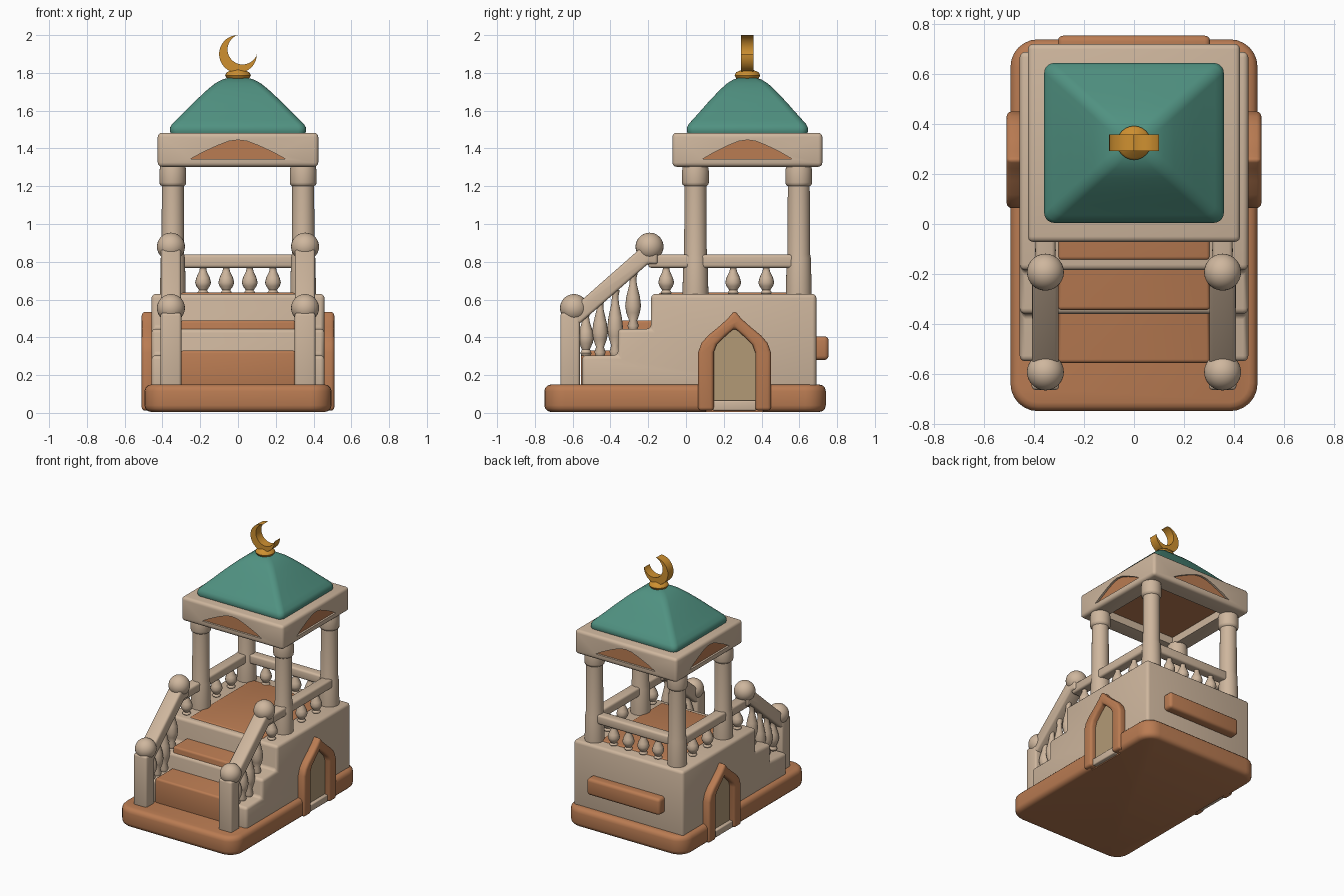
import bpy, bmesh, math
from mathutils import Vector

if "Cube" in bpy.data.objects:
    bpy.data.objects.remove(bpy.data.objects["Cube"])


def material(name, rgb):
    m = bpy.data.materials.new(name)
    m.use_nodes = True
    m.diffuse_color = (*rgb, 1)
    m.node_tree.nodes["Principled BSDF"].inputs["Base Color"].default_value = (*rgb, 1)
    return m


STONE = material("pale stone", (0.62, 0.47, 0.34))
CLAY = material("orange clay", (0.49, 0.20, 0.085))
TEAL = material("teal roof", (0.08, 0.285, 0.22))
GOLD = material("gold", (0.62, 0.28, 0.03))
TAN = material("door tan", (0.45, 0.32, 0.18))
made = []
CY = 0.325  # centre of the pavilion along y


def finish(name, bm, mat, bevel=0.0, segments=3):
    bmesh.ops.recalc_face_normals(bm, faces=bm.faces)
    if bevel:
        sharp = [e for e in bm.edges if e.calc_face_angle(0) > math.radians(40)]
        bmesh.ops.bevel(bm, geom=sharp, offset=bevel, segments=segments,
                        affect='EDGES', profile=0.5, clamp_overlap=True)
    mesh = bpy.data.meshes.new(name)
    bm.to_mesh(mesh)
    bm.free()
    mesh.materials.append(mat)
    ob = bpy.data.objects.new(name, mesh)
    bpy.context.collection.objects.link(ob)
    made.append(ob)
    return ob


def box(name, lo, hi, mat, bevel=0.015, corner=0.0):
    bm = bmesh.new()
    bmesh.ops.create_cube(bm, size=1)
    for v in bm.verts:
        v.co = [lo[i] + (v.co[i] + 0.5) * (hi[i] - lo[i]) for i in range(3)]
    if corner:
        upright = [e for e in bm.edges if abs(e.verts[0].co.z - e.verts[1].co.z) > 0.01]
        bmesh.ops.bevel(bm, geom=upright, offset=corner, segments=6,
                        affect='EDGES', profile=0.5)
    return finish(name, bm, mat, bevel)


def prism(name, pts, axis, lo, hi, mat, bevel=0.0):
    """Extrude a (u, z) outline along the x or y axis."""
    bm = bmesh.new()
    place = (lambda u, z, d: (d, u, z)) if axis == 'x' else (lambda u, z, d: (u, d, z))
    face = bm.faces.new([bm.verts.new(place(u, z, lo)) for u, z in pts])
    ext = bmesh.ops.extrude_face_region(bm, geom=[face])["geom"]
    shift = Vector(place(0, 0, hi - lo))
    bmesh.ops.translate(bm, vec=shift, verts=[g for g in ext if isinstance(g, bmesh.types.BMVert)])
    return finish(name, bm, mat, bevel)


def loft(name, rings, mat):
    bm = bmesh.new()
    loops = [[bm.verts.new(p) for p in ring] for ring in rings]
    n = len(loops[0])
    for a, b in zip(loops, loops[1:]):
        for i in range(n):
            bm.faces.new((a[i], a[(i + 1) % n], b[(i + 1) % n], b[i]))
    bm.faces.new(loops[0])
    bm.faces.new(loops[-1])
    return finish(name, bm, mat)


def lathe(name, x, y, profile, mat, n=24):
    turn = [2 * math.pi * i / n for i in range(n)]
    return loft(name, [[(x + r * math.cos(t), y + r * math.sin(t), z) for t in turn]
                       for r, z in profile], mat)


def ball(name, loc, r, mat):
    bm = bmesh.new()
    bmesh.ops.create_uvsphere(bm, u_segments=28, v_segments=18, radius=r)
    bmesh.ops.translate(bm, vec=loc, verts=bm.verts)
    return finish(name, bm, mat)


def cut(ob, cutter):
    mod = ob.modifiers.new("cut", 'BOOLEAN')
    mod.operation = 'DIFFERENCE'
    mod.solver = 'EXACT'
    mod.object = cutter
    bpy.context.view_layer.objects.active = ob
    bpy.ops.object.modifier_apply(modifier=mod.name)
    made.remove(cutter)
    bpy.data.objects.remove(cutter)


def baluster(x, y, z0, z1):
    vase = [(.022, 0), (.03, .07), (.021, .16), (.036, .3), (.042, .42),
            (.036, .58), (.02, .8), (.017, .9), (.024, 1)]
    lathe("baluster", x, y, [(r, z0 + t * (z1 - z0)) for r, t in vase], STONE, 16)


def mirrored(half, cx=0.0):
    """Right half outline from bottom to apex, completed on the left."""
    return [(cx + u, z) for u, z in half] + [(cx - u, z) for u, z in reversed(half[:-1])]


# Base slab, stone body and clay stairs
base = box("base_slab", (-.495, -.75, .005), (.495, .74, .15), CLAY, 0.035, 0.11)
prism("stone_body", [(-.55, .1), (-.55, .305), (-.36, .305), (-.36, .445), (-.185, .445),
                     (-.185, .63), (.69, .63), (.69, .1)], 'x', -.458, .458, STONE, 0.022)
prism("stairs_and_floor", [(-.557, .12), (-.557, .33), (-.345, .33), (-.345, .49), (-.145, .49),
                           (-.145, .637), (.6, .637), (.6, .12)], 'x', -.305, .305, CLAY, 0.015)
box("back_plaque", (-.305, .66, .28), (.305, .755, .405), CLAY, 0.022)

# Side doors
outer = [(.193, .012), (.193, .32), (.175, .37), (.14, .41), (.085, .455), (.035, .5), (0, .543)]
inner = [(.11, .012), (.11, .32), (.095, .36), (.05, .405), (0, .45)]
DY = 0.257
for s in (-1, 1):
    lo, hi = sorted((s * .46, s * .6))
    cut(base, box("door_cutter", (lo, DY - .15, -.1), (hi, DY + .15, .3), CLAY, 0))
    ring = ([(DY + u, z) for u, z in outer] + [(DY - u, z) for u, z in reversed(outer[:-1])]
            + [(DY - u, z) for u, z in inner] + [(DY + u, z) for u, z in reversed(inner[:-1])])
    prism("door_frame", ring, 'x', s * .44, s * .51, CLAY, 0.018)
    panel = [(u * 1.1, z + .006) for u, z in inner]
    prism("door_panel", mirrored(panel, DY), 'x', s * .44, s * .468, TAN)
    lo, hi = sorted((s * .44, s * .492))
    box("door_sill", (lo, DY - .115, .012), (hi, DY + .115, .065), STONE, 0.008)

# Stair posts, handrails, side rails and columns on both sides
for s in (-1, 1):
    x = s * .355
    box("stair_post", (x - .055, -.665, .13), (x + .055, -.562, .53), STONE, 0.015)
    ball("post_ball", (x, -.593, .555), .074, STONE)
    ball("rail_ball", (x, -.193, .88), .074, STONE)
    prism("sloping_handrail", [(-.6, .44), (-.6, .555), (-.22, .89), (-.15, .86), (-.15, .785),
                               (-.2, .79)], 'x', x - .053, x + .053, STONE, 0.015)
    box("side_rail", (x - .04, -.2, .768), (x + .04, .6, .838), STONE, 0.015)
    for y, z0, z1 in ((-.53, .3, .53), (-.455, .3, .6), (-.375, .3, .65), (-.28, .44, .74),
                      (-.105, .625, .78), (.25, .625, .78), (.425, .625, .78)):
        baluster(x, y, z0, z1)
    for y in (.05, .597):
        lathe("column", s * .345, y, [(.068, .62), (.068, .66), (.064, .82), (.06, .84),
                                      (.058, 1.2), (.068, 1.208), (.071, 1.22),
                                      (.071, 1.28), (.066, 1.31)], STONE, 32)

# Back railing
box("back_rail", (-.34, .56, .768), (.34, .635, .838), STONE, 0.015)
for x in (-.185, -.062, .062, .185):
    baluster(x, .597, .625, .78)

# Canopy block with a hollow underside and arched recesses
canopy = box("canopy", (-.425, CY - .397, 1.303), (.425, CY + .397, 1.483), STONE, 0.022)
cut(canopy, box("ceiling_cutter", (-.3, CY - .27, 1.2), (.3, CY + .27, 1.37), STONE, 0))
box("ceiling", (-.305, CY - .275, 1.36), (.305, CY + .275, 1.38), CLAY, 0)
arch = [(.25, 1.345), (.19, 1.378), (.11, 1.415), (.05, 1.438), (0, 1.445)]
for s in (-1, 1):
    for axis, c, face, k in (('y', 0, CY + s * .397, 1), ('x', CY, s * .425, .94)):
        shape = mirrored([(u * k, z) for u, z in arch], c)
        cut(canopy, prism("arch_cutter", shape, axis, face - s * .02, face + s * .1, STONE))
        prism("arch_panel", shape, axis, face - s * .03, face - s * .015, CLAY)


# Swept pyramid roof from shrinking rounded rectangles
def rounded_ring(hx, hy, r, z, n=5):
    pts = []
    for q, (sx, sy) in enumerate(((1, 1), (-1, 1), (-1, -1), (1, -1))):
        for i in range(n + 1):
            t = math.pi / 2 * (q + i / n)
            pts.append((sx * (hx - r) + r * math.cos(t),
                        CY + sy * (hy - r) + r * math.sin(t), z))
    return pts


sweep = [(.355, 1.475), (.36, 1.49), (.36, 1.51), (.35, 1.528), (.325, 1.553), (.28, 1.597),
         (.24, 1.638), (.2, 1.676), (.16, 1.713), (.12, 1.745), (.085, 1.764), (.05, 1.774),
         (.02, 1.778)]
loft("roof", [rounded_ring(h, h * .89, min(.04, h * .4), z) for h, z in sweep], TEAL)

# Finial and crescent
lathe("finial_ring", 0, CY, [(.04, 1.755), (.06, 1.772), (.068, 1.787), (.06, 1.803),
                             (.035, 1.814), (.025, 1.83)], GOLD)
N, off, r_in = 28, .0245, .08
a0 = math.atan2(.1 - off, -off)
a1 = 2 * math.pi + math.atan2(-off, .1 - off)
crescent = []
for i in range(N + 1):
    t = math.pi / 2 + 1.5 * math.pi * i / N
    crescent.append((.1 * math.cos(t), 1.9 + .1 * math.sin(t)))
for i in range(N - 1, 0, -1):
    t = a0 + (a1 - a0) * i / N
    crescent.append((off + r_in * math.cos(t), 1.9 + off + r_in * math.sin(t)))
prism("crescent", crescent, 'y', CY - .033, CY + .033, GOLD)

# Smooth shading with sharp edges kept
bpy.ops.object.select_all(action='DESELECT')
for ob in made:
    ob.select_set(True)
bpy.context.view_layer.objects.active = made[0]
bpy.ops.object.shade_smooth_by_angle(angle=math.radians(40))
